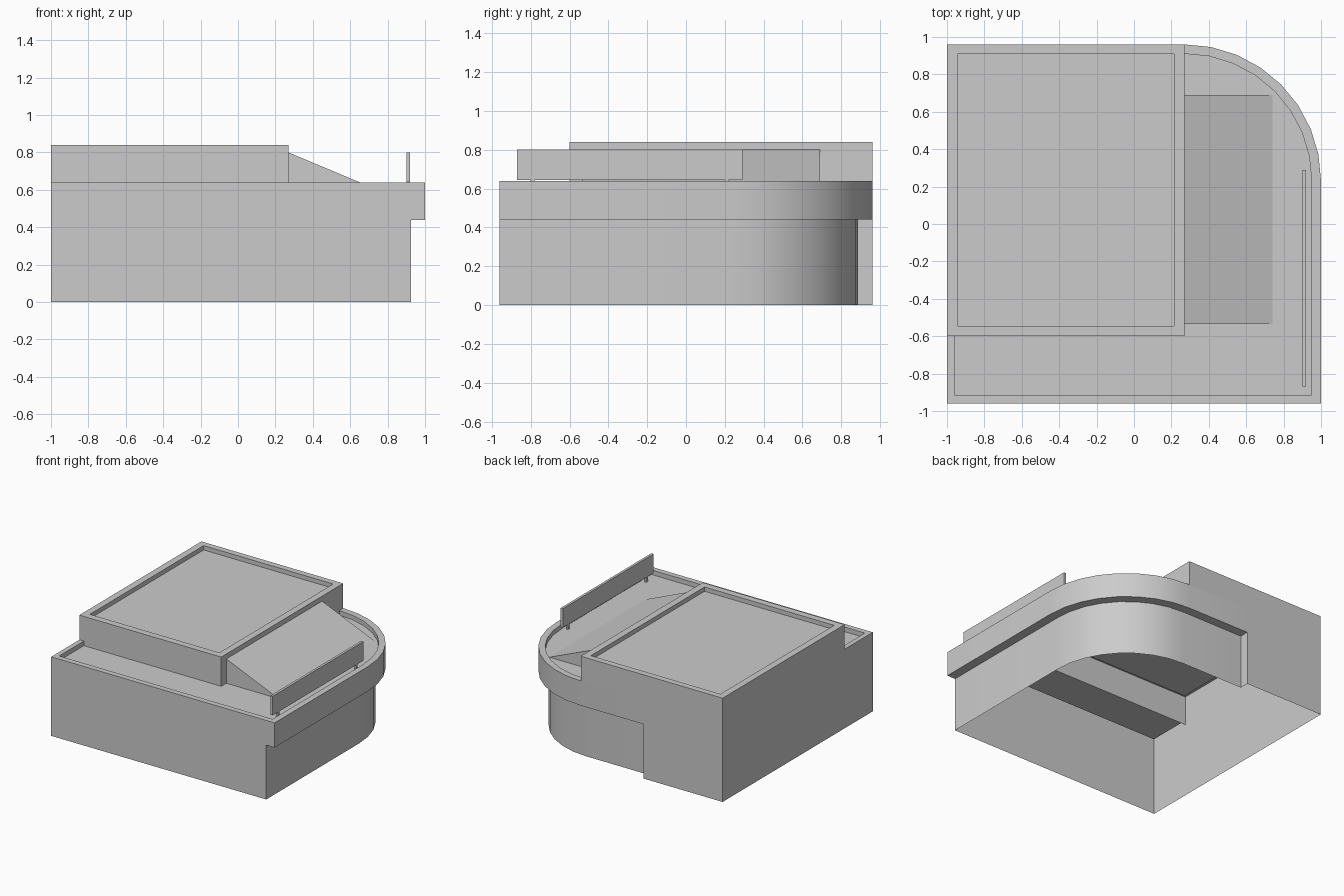
import bpy, bmesh
from math import sin, cos, pi, radians

if "Cube" in bpy.data.objects:
    bpy.data.objects.remove(bpy.data.objects["Cube"])

BASE, BAND, DECK, RIM, FLOOR, TOP = 0.0, 0.44, 0.603, 0.64, 0.805, 0.84
CX, CY = 0.27, 0.23        # centre of the rounded corner


def arc(r, n=8):
    return [(CX + r * cos(i * pi / 2 / n), CY + r * sin(i * pi / 2 / n)) for i in range(n + 1)]


def at(path, z):
    return [(x, y, z) for x, y in path]


def add_loft(bm, a, b, closed=False):
    """Quads joining two paths point by point."""
    va = [bm.verts.new(p) for p in a]
    vb = [bm.verts.new(p) for p in b]
    n = len(va)
    for i in range(n if closed else n - 1):
        j = (i + 1) % n
        bm.faces.new((va[i], va[j], vb[j], vb[i]))


def add_face(bm, pts):
    bm.faces.new([bm.verts.new(p) for p in pts])


def finish(bm, name):
    bmesh.ops.remove_doubles(bm, verts=bm.verts, dist=0.0005)
    me = bpy.data.meshes.new(name)
    bm.to_mesh(me)
    bm.free()
    me.shade_smooth()
    me.set_sharp_from_angle(angle=radians(30))
    ob = bpy.data.objects.new(name, me)
    bpy.context.collection.objects.link(ob)
    return ob


def box(name, lo, hi):
    bm = bmesh.new()
    bmesh.ops.create_cube(bm, size=1)
    for v in bm.verts:
        v.co = [(l + h) / 2 + c * (h - l) for l, h, c in zip(lo, hi, v.co)]
    return finish(bm, name)


# Ground floor walls, set back under the band, open at the bottom
lower = [(-1, -0.96), (0.925, -0.96)] + arc(0.655) + [(-0.29, 0.885), (-0.29, 0.96), (-1, 0.96)]
bm = bmesh.new()
add_loft(bm, at(lower, BASE), at(lower, BAND), True)
finish(bm, "lower_walls")

# Overhanging band with its soffit
upper = [(-1, -0.96), (1, -0.96)] + arc(0.73) + [(-0.29, 0.96), (-1, 0.96)]
bm = bmesh.new()
add_loft(bm, at(upper, BAND), at(upper, RIM), True)
add_loft(bm, at(lower[1:-2], BAND), at(upper[1:-1], BAND))
finish(bm, "upper_band")

# Deck with raised rim
rim_out = [(-1, -0.6), (-1, -0.96), (1, -0.96)] + arc(0.73)
rim_in = [(-0.96, -0.6), (-0.96, -0.915), (0.95, -0.915)] + arc(0.68)
bm = bmesh.new()
add_loft(bm, at(rim_out, RIM), at(rim_in, RIM))
add_loft(bm, at(rim_in, RIM), at(rim_in, DECK))
add_face(bm, at(rim_in + [(0.27, -0.6)], DECK))
finish(bm, "deck")

# Raised roof block with parapet
roof = [(-1, -0.6), (0.27, -0.6), (0.27, 0.96), (-1, 0.96)]
roof_in = [(-0.945, -0.545), (0.215, -0.545), (0.215, 0.91), (-0.945, 0.91)]
bm = bmesh.new()
add_loft(bm, at(roof[:3], DECK), at(roof[:3], TOP))
add_loft(bm, at(roof[2:] + roof[:1], RIM), at(roof[2:] + roof[:1], TOP))
add_loft(bm, at(roof, TOP), at(roof_in, TOP), True)
add_loft(bm, at(roof_in, TOP), at(roof_in, FLOOR), True)
add_face(bm, at(roof_in, FLOOR))
finish(bm, "roof_block")

# Sloped lean-to roof against the block
Y0, Y1 = -0.535, 0.69
foot, top = (0.74, DECK), (0.27, 0.80)
bm = bmesh.new()
add_face(bm, [(foot[0], Y0, foot[1]), (foot[0], Y1, foot[1]), (top[0], Y1, top[1]), (top[0], Y0, top[1])])
add_face(bm, [(0.27, Y0, DECK), (foot[0], Y0, DECK), (0.27, Y0, top[1])])
add_face(bm, [(0.27, Y1, DECK), (0.27, Y1, top[1]), (foot[0], Y1, DECK)])
finish(bm, "sloped_roof")

# Thin upright panel on two short posts
box("panel", (0.90, -0.87, 0.645), (0.92, 0.29, 0.80))
for i, y in enumerate((-0.79, 0.21)):
    box(f"panel_post_{i + 1}", (0.902, y - 0.01, DECK), (0.918, y + 0.01, 0.65))
